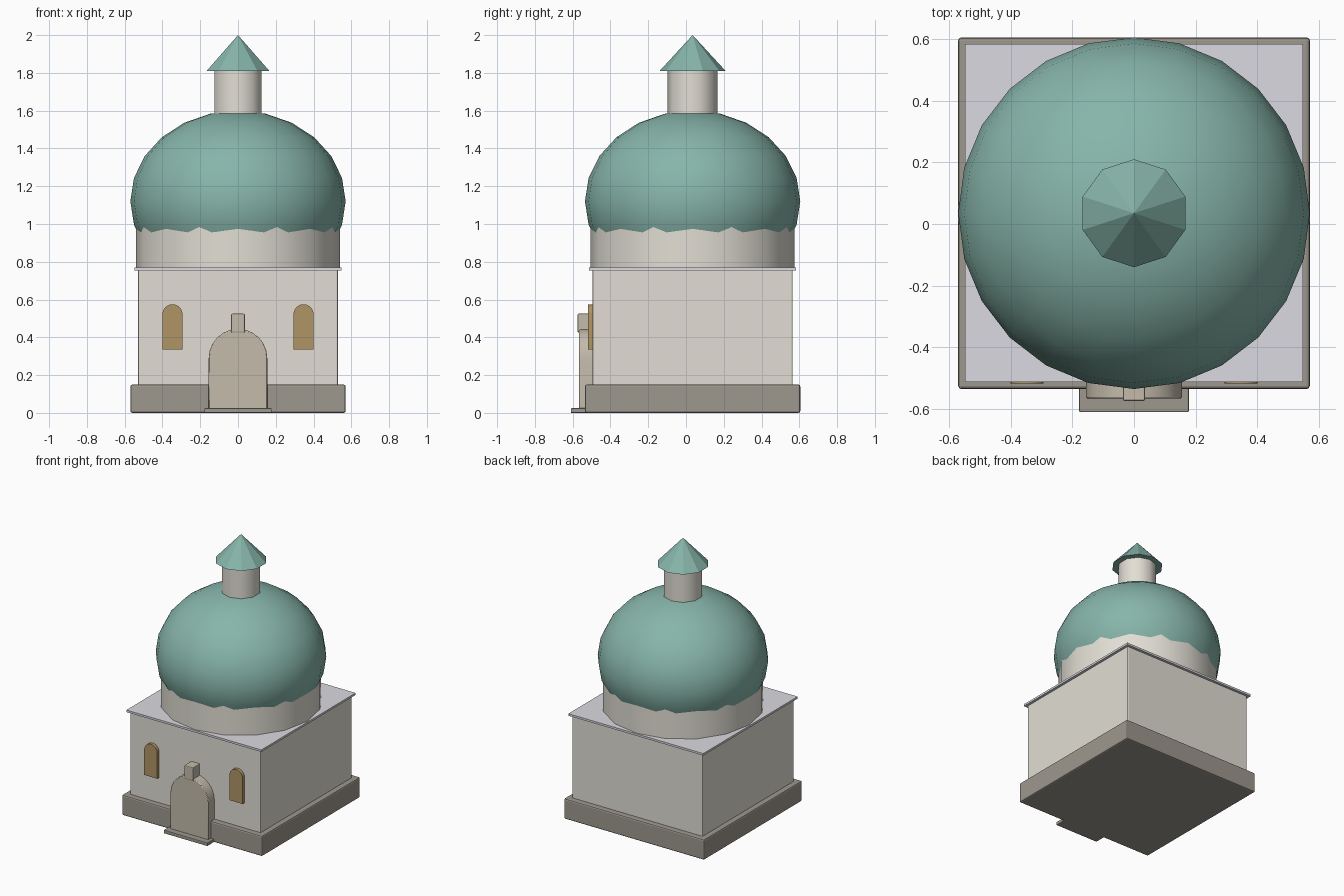
import bpy, bmesh, math

if "Cube" in bpy.data.objects:
    bpy.data.objects.remove(bpy.data.objects["Cube"])

CY = 0.035  # centre of the building in depth


def material(name, rgb):
    m = bpy.data.materials.new(name)
    m.diffuse_color = (*rgb, 1)
    m.use_nodes = True
    m.node_tree.nodes["Principled BSDF"].inputs["Base Color"].default_value = m.diffuse_color
    return m


PLASTER = material("plaster", (0.76, 0.73, 0.66))
STONE = material("stone", (0.34, 0.31, 0.27))
TRIM = material("trim", (0.55, 0.50, 0.41))
SLATE = material("slate", (0.70, 0.70, 0.75))
COPPER = material("copper", (0.24, 0.46, 0.40))
AMBER = material("amber", (0.43, 0.30, 0.13))


def finish(ob, name, mat, bevel=0, smooth=None):
    ob.name = name
    ob.data.materials.append(mat)
    bpy.ops.object.select_all(action='DESELECT')
    bpy.context.view_layer.objects.active = ob
    ob.select_set(True)
    if smooth:
        bpy.ops.object.shade_smooth_by_angle(angle=math.radians(smooth))
    if bevel:
        b = ob.modifiers.new("bevel", 'BEVEL')
        b.width, b.segments = bevel, 2
    return ob


def box(name, x, y, z, mat, bevel=0):
    bpy.ops.mesh.primitive_cube_add(
        size=1, location=[(a + b) / 2 for a, b in (x, y, z)])
    ob = bpy.context.object
    ob.scale = [b - a for a, b in (x, y, z)]
    bpy.ops.object.transform_apply(location=False, rotation=False, scale=True)
    return finish(ob, name, mat, bevel)


def tube(name, sides, r1, r2, z0, z1, mat, smooth=None):
    bpy.ops.mesh.primitive_cone_add(
        vertices=sides, radius1=r1, radius2=r2, depth=z1 - z0,
        location=(0, CY, (z0 + z1) / 2))
    return finish(bpy.context.object, name, mat, 0, smooth)


def arch(name, cx, half, y0, y1, z0, spring, mat, bevel=0, steps=12):
    # Round-headed panel extruded in depth
    pts = [(cx - half, z0), (cx + half, z0)]
    for i in range(steps + 1):
        a = math.pi * i / steps
        pts.append((cx + half * math.cos(a), spring + half * math.sin(a)))
    bm = bmesh.new()
    face = bm.faces.new([bm.verts.new((x, y0, z)) for x, z in pts])
    ext = bmesh.ops.extrude_face_region(bm, geom=[face])
    bmesh.ops.translate(bm, vec=(0, y1 - y0, 0), verts=[
        v for v in ext["geom"] if isinstance(v, bmesh.types.BMVert)])
    bmesh.ops.recalc_face_normals(bm, faces=bm.faces)
    me = bpy.data.meshes.new(name)
    bm.to_mesh(me)
    bm.free()
    ob = bpy.data.objects.new(name, me)
    bpy.context.collection.objects.link(ob)
    return finish(ob, name, mat, bevel, 30)


# Plinth, walls and flat roof
box("plinth", (-0.57, 0.57), (CY - 0.57, CY + 0.57), (0, 0.15), STONE, 0.01)
box("walls", (-0.53, 0.53), (CY - 0.53, CY + 0.53), (0.14, 0.76), PLASTER, 0.008)
box("roof_slab", (-0.548, 0.548), (CY - 0.548, CY + 0.548), (0.755, 0.77), SLATE)

# Drum and dome
tube("drum", 16, 0.54, 0.54, 0.765, 1.05, PLASTER, 40)
bpy.ops.mesh.primitive_uv_sphere_add(
    segments=24, ring_count=12, radius=1, location=(0, CY, 1.12))
dome = bpy.context.object
dome.scale = (0.57, 0.57, 0.48)
bpy.ops.object.transform_apply(location=False, rotation=False, scale=True)
bm = bmesh.new()
bm.from_mesh(dome.data)
# Cut away the dome bottom hidden inside the drum
bmesh.ops.bisect_plane(bm, geom=bm.verts[:] + bm.edges[:] + bm.faces[:],
                       plane_co=(0, 0, -0.24), plane_no=(0, 0, -1),
                       clear_outer=True)
bm.to_mesh(dome.data)
bm.free()
finish(dome, "dome", COPPER, 0, 40)

# Lantern and pointed cap
tube("lantern", 10, 0.132, 0.132, 1.56, 1.815, PLASTER, 40)
tube("lantern_cap", 10, 0.175, 0, 1.81, 2.0, COPPER)

# Doorway with keystone and step
arch("door", 0, 0.155, -0.566, -0.48, 0.01, 0.29, TRIM, 0.005)
box("keystone", (-0.036, 0.036), (-0.574, -0.49), (0.425, 0.525), TRIM, 0.006)
box("door_step", (-0.178, 0.178), (-0.61, -0.5), (0, 0.025), STONE, 0.004)

# Front windows
for side, label in ((-1, "left"), (1, "right")):
    arch("window_" + label, side * 0.347, 0.053, -0.518, -0.48,
         0.335, 0.522, AMBER)
